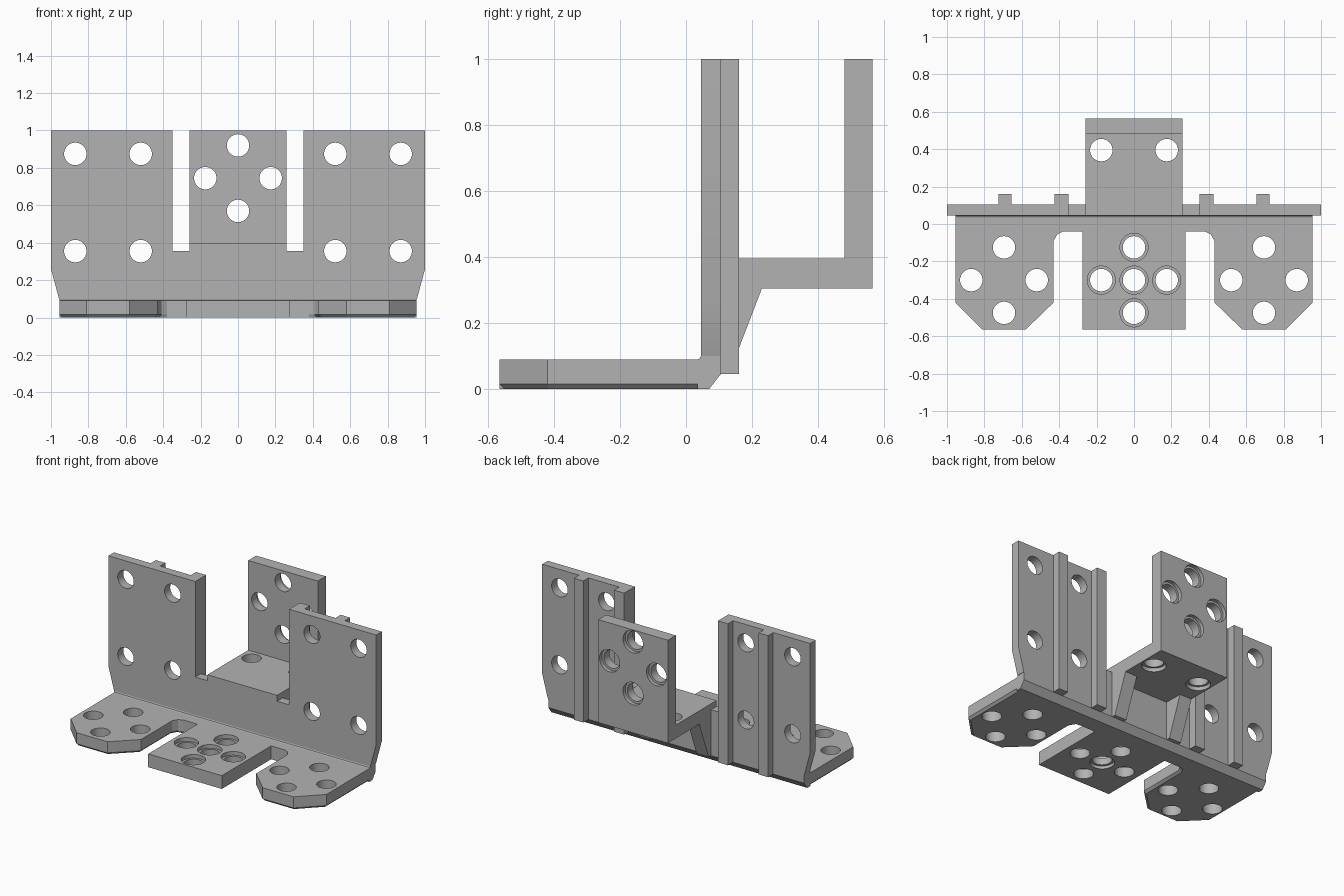
import bpy, bmesh, math
from mathutils import Vector, Matrix

cube = bpy.data.objects.get("Cube")
if cube:
    bpy.data.objects.remove(cube, do_unlink=True)

GREY = (0.45, 0.45, 0.45, 1)
mat = bpy.data.materials.new("plain grey")
mat.use_nodes = True
mat.diffuse_color = GREY
mat.node_tree.nodes["Principled BSDF"].inputs["Base Color"].default_value = GREY

# Each axis maps profile (a, b) and depth d to x, y, z
PLACE = {"x": lambda a, b, d: (d, a, b),
         "y": lambda a, b, d: (a, d, b),
         "z": lambda a, b, d: (a, b, d)}


def add_object(name, bm):
    bmesh.ops.recalc_face_normals(bm, faces=bm.faces)
    mesh = bpy.data.meshes.new(name)
    bm.to_mesh(mesh)
    bm.free()
    mesh.materials.append(mat)
    obj = bpy.data.objects.new(name, mesh)
    bpy.context.collection.objects.link(obj)
    return obj


def prism(name, profile, axis, start, end, bevel_rule=None):
    """Extrude a profile along an axis, bevelling edges picked by a rule."""
    bm = bmesh.new()
    face = bm.faces.new([bm.verts.new(PLACE[axis](a, b, start)) for a, b in profile])
    new = bmesh.ops.extrude_face_region(bm, geom=[face])["geom"]
    shift = Vector(PLACE[axis](0, 0, end - start))
    bmesh.ops.translate(bm, verts=[v for v in new if isinstance(v, bmesh.types.BMVert)], vec=shift)
    bmesh.ops.recalc_face_normals(bm, faces=bm.faces)
    if bevel_rule:
        edges = [e for e in bm.edges if bevel_rule(e)]
        bmesh.ops.bevel(bm, geom=edges, offset=0.015, segments=1, affect="EDGES")
    return add_object(name, bm)


def drill(obj, centres, axis, start, end, radius=0.06):
    """Cut round holes through the object and bake the result."""
    bm = bmesh.new()
    turn = Matrix.Rotation(math.pi / 2, 4, "X") if axis == "y" else Matrix()
    for a, b in centres:
        middle = PLACE[axis](a, b, (start + end) / 2)
        bmesh.ops.create_cone(bm, cap_ends=True, segments=40, radius1=radius, radius2=radius,
                              depth=end - start, matrix=Matrix.Translation(middle) @ turn)
    cutter = add_object("hole_cutter", bm)
    cutter.hide_render = True
    mod = obj.modifiers.new("holes", "BOOLEAN")
    mod.operation = "DIFFERENCE"
    mod.solver = "EXACT"
    mod.object = cutter
    graph = bpy.context.evaluated_depsgraph_get()
    mesh = bpy.data.meshes.new_from_object(obj.evaluated_get(graph))
    obj.modifiers.clear()
    obj.data = mesh
    bpy.data.objects.remove(cutter, do_unlink=True)


def mirrored(half):
    """Close a half outline, running from centre to centre, across the middle."""
    return half + [(-a, b) for a, b in reversed(half)]


def diamond(cx, cy, r=0.175):
    return [(cx, cy + r), (cx, cy - r), (cx + r, cy), (cx - r, cy)]


# Base plate: centre pad and two chamfered side tabs
base_half = [(0.275, -0.565), (0.275, -0.04), (0.38, -0.04), (0.41, -0.055), (0.43, -0.09),
             (0.43, -0.42), (0.58, -0.565), (0.81, -0.565), (0.955, -0.42), (0.955, 0.035)]


def tab_bottom(edge):
    mid = (edge.verts[0].co + edge.verts[1].co) / 2
    flat = all(v.co.z < 0.001 for v in edge.verts)
    return flat and abs(mid.x) > 0.38 and mid.y < 0.03


base = prism("base_plate", mirrored(base_half), "z", 0, 0.09, tab_bottom)
drill(base, diamond(0.695, -0.3) + diamond(-0.695, -0.3), "z", -0.1, 0.2)
pad_holes = diamond(0, -0.3) + [(0, -0.3)]
drill(base, pad_holes, "z", -0.1, 0.2)
drill(base, pad_holes, "z", 0.065, 0.2, 0.075)
drill(base, [(0, -0.3)], "z", -0.1, 0.02, 0.075)

# Folded corner joining base and wall
fold = prism("folded_corner", [(0.035, 0), (0.07, 0), (0.105, 0.045), (0.105, 0.1),
                               (0.045, 0.1), (0.042, 0.093), (0.035, 0.09)], "x", -0.955, 0.955)

# Upright wall with two tall wings
wall_half = [(0.26, 0.395), (0.26, 0.355), (0.35, 0.355), (0.35, 1), (1, 1),
             (1, 0.26), (0.957, 0.1)]
wall = prism("wall", mirrored(wall_half), "y", 0.045, 0.105)
drill(wall, [(s * x, z) for s in (-1, 1) for x in (0.52, 0.87) for z in (0.355, 0.875)],
      "y", -0.1, 0.3)

# Rear shelf with its upright mounting plate
shelf = prism("rear_shelf", [(0.105, 0.305), (0.565, 0.305), (0.565, 1), (0.48, 1),
                             (0.48, 0.395), (0.105, 0.395)], "x", -0.26, 0.26)
shelf_holes = [(-0.175, 0.395), (0.175, 0.395)]
drill(shelf, shelf_holes, "z", 0.2, 0.45)
drill(shelf, shelf_holes, "z", 0.2, 0.33, 0.075)
drill(shelf, diamond(0, 0.745), "y", 0.42, 0.7)
drill(shelf, diamond(0, 0.745), "y", 0.54, 0.7, 0.075)

# Stiffening ribs behind the wings, and gussets under the shelf
parts = [base, fold, wall, shelf]
for side, s in (("left", 1), ("right", -1)):
    for kind, x0, x1 in (("inner", 0.35, 0.425), ("outer", 0.655, 0.725)):
        rib = [(0.105, 0.045), (0.16, 0.045), (0.16, 1), (0.105, 1)]
        parts.append(prism(f"{side}_{kind}_rib", rib, "x", s * x0, s * x1))
    gusset = [(0.105, 0.045), (0.13, 0.045), (0.23, 0.305), (0.105, 0.305)]
    parts.append(prism(f"{side}_gusset", gusset, "x", s * 0.17, s * 0.26))

# Smooth the hole walls and keep all corners sharp
bpy.ops.object.select_all(action="DESELECT")
for obj in parts:
    obj.select_set(True)
bpy.context.view_layer.objects.active = base
bpy.ops.object.shade_smooth_by_angle(angle=math.radians(25))
